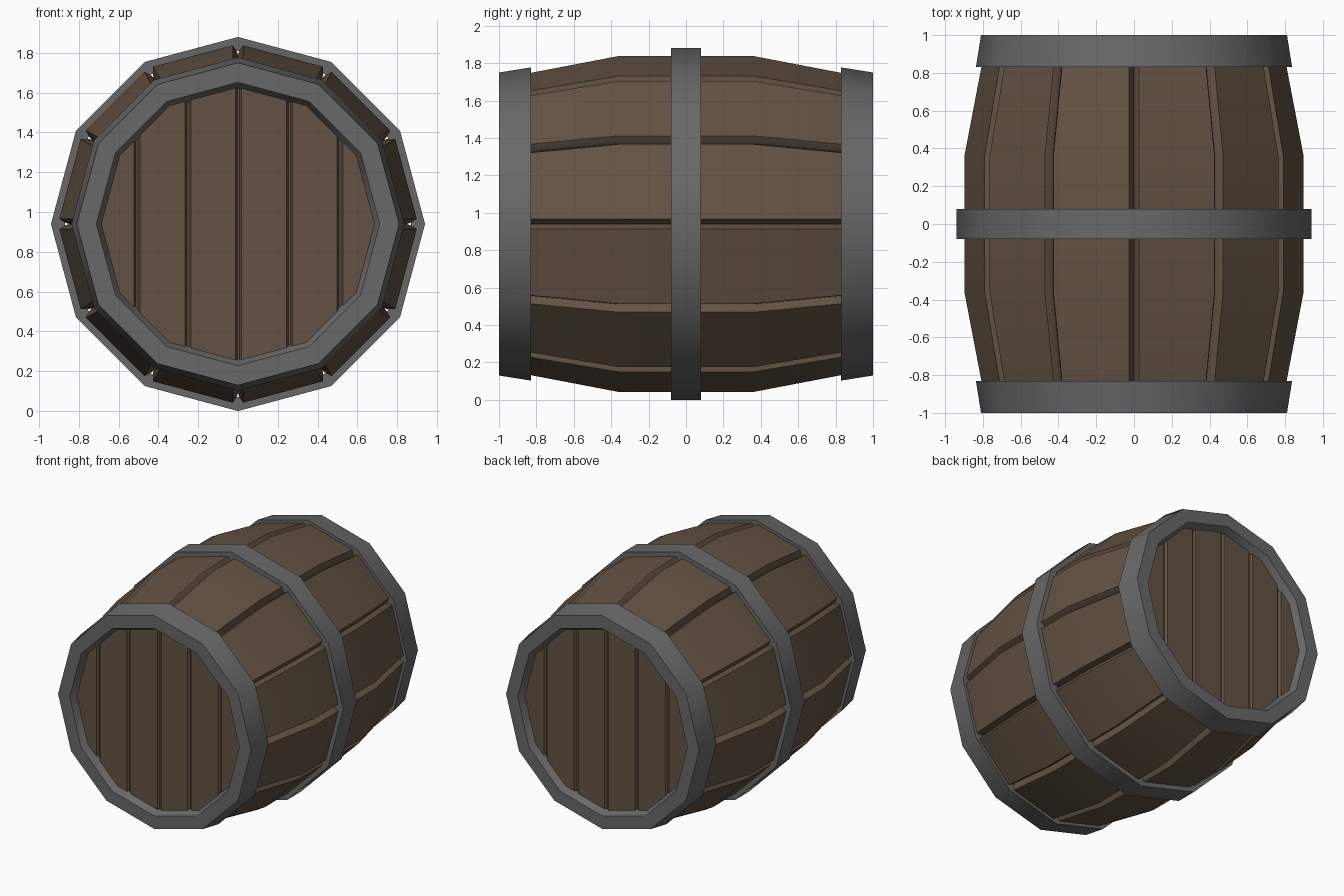
import bpy, bmesh
from math import sin, cos, tan, pi
from mathutils import Vector

if "Cube" in bpy.data.objects:
    bpy.data.objects.remove(bpy.data.objects["Cube"])

CZ = 0.94      # height of the barrel axis
N = 12         # sides


def material(name, col):
    m = bpy.data.materials.new(name)
    m.diffuse_color = (*col, 1)
    m.use_nodes = True
    m.node_tree.nodes["Principled BSDF"].inputs["Base Color"].default_value = m.diffuse_color
    return m


wood = material("dark_wood", (0.125, 0.086, 0.056))
iron = material("iron", (0.14, 0.14, 0.14))


def finish(bm, name, mat):
    bmesh.ops.recalc_face_normals(bm, faces=bm.faces)
    me = bpy.data.meshes.new(name)
    bm.to_mesh(me)
    bm.free()
    me.materials.append(mat)
    ob = bpy.data.objects.new(name, me)
    bpy.context.collection.objects.link(ob)
    ob.location.z = CZ
    bpy.ops.object.select_all(action='DESELECT')
    ob.select_set(True)
    bpy.context.view_layer.objects.active = ob
    bpy.ops.object.shade_smooth_by_angle(angle=0.65)
    return ob


def bridge(bm, rings, closed):
    """Join successive vertex rings with quads; cap the ends if not closed."""
    n = len(rings[0])
    pairs = list(zip(rings, rings[1:]))
    if closed:
        pairs.append((rings[-1], rings[0]))
    else:
        bm.faces.new(rings[0])
        bm.faces.new(rings[-1])
    for a, b in pairs:
        for i in range(n):
            j = (i + 1) % n
            bm.faces.new((a[i], a[j], b[j], b[i]))


def hoop(name, profile):
    """Twelve-sided ring from a closed (y, radius) profile."""
    bm = bmesh.new()
    rings = [[bm.verts.new((r * sin(2 * pi * k / N), y, r * cos(2 * pi * k / N)))
              for y, r in profile] for k in range(N)]
    bridge(bm, rings, True)
    return finish(bm, name, iron)


def stave(k):
    """Bulging plank with chamfered long edges, one per side."""
    bm = bmesh.new()
    ang = (k + 0.5) * 2 * pi / N
    out, tang = Vector((sin(ang), 0, cos(ang))), Vector((cos(ang), 0, -sin(ang)))
    rings = []
    for y, R in ((-0.94, 0.794), (-0.36, 0.905), (0.36, 0.905), (0.94, 0.794)):
        a, t = R * cos(pi / N), tan(pi / N)
        half = [(a * t - 0.027, a), (a * t - 0.016, a - 0.032),
                ((a - 0.055) * t, a - 0.055), ((a - 0.08) * t, a - 0.08)]
        sec = half + [(-x, r) for x, r in reversed(half)]
        rings.append([bm.verts.new(tang * x + out * r + Vector((0, y, 0)))
                      for x, r in sec])
    bridge(bm, rings, False)
    finish(bm, f"stave_{k + 1}", wood)


def head_board(name, x0, x1, s):
    """Vertical end board with chamfered edges, trimmed to the barrel outline."""
    bm = bmesh.new()
    g, c = 0.005, 0.010
    sec = [(x0, 0.90), (x0, 0.932), (x0 + g, 0.932), (x0 + g + c, 0.95),
           (x1 - g - c, 0.95), (x1 - g, 0.932), (x1, 0.932), (x1, 0.90)]
    rings = [[bm.verts.new((x, s * y, z)) for x, y in sec] for z in (-0.9, 0.9)]
    bridge(bm, rings, False)
    for k in range(N):
        a = (k + 0.5) * 2 * pi / N
        d = Vector((sin(a), 0, cos(a)))
        bmesh.ops.bisect_plane(bm, geom=bm.verts[:] + bm.edges[:] + bm.faces[:],
                               plane_co=d * 0.715 * cos(pi / N), plane_no=d,
                               clear_outer=True)
        bmesh.ops.holes_fill(bm, edges=[e for e in bm.edges if e.is_boundary])
    finish(bm, name, wood)


# staves around the body
for k in range(N):
    stave(k)

# middle hoop
hoop("middle_hoop", [(-0.08, 0.94), (0.08, 0.94), (0.08, 0.87), (-0.08, 0.87)])

# end hoops with tapered inner lip, and the heads made of boards
for s, side in ((-1, "front"), (1, "back")):
    hoop(f"{side}_hoop", [(s * y, r) for y, r in (
        (1.0, 0.81), (0.83, 0.837), (0.83, 0.72), (0.94, 0.682), (1.0, 0.712))])
    for i in range(6):
        x0 = -0.765 + 0.255 * i
        head_board(f"{side}_head_board_{i + 1}", x0 + 0.003, x0 + 0.258, s)
